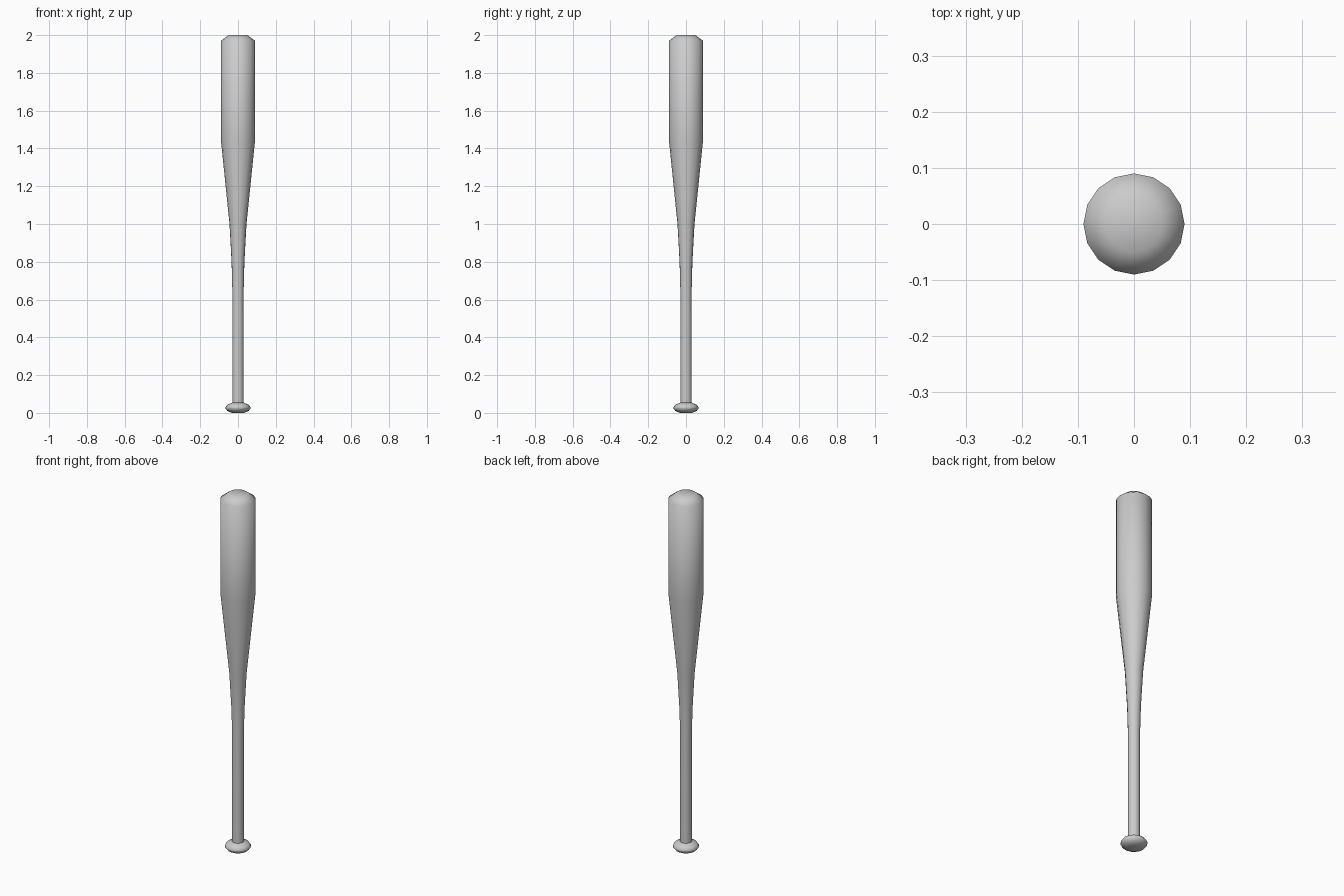
import bpy, bmesh, math

if "Cube" in bpy.data.objects:
    bpy.data.objects.remove(bpy.data.objects["Cube"])

SIDES = 16


def lathe(name, profile):
    """Revolve (radius, z) points around z, closing both ends with flat caps."""
    bm = bmesh.new()
    rings = []
    for r, z in profile:
        rings.append([bm.verts.new((r * math.cos(2 * math.pi * i / SIDES),
                                    r * math.sin(2 * math.pi * i / SIDES), z))
                      for i in range(SIDES)])
    for low, high in zip(rings, rings[1:]):
        for i in range(SIDES):
            j = (i + 1) % SIDES
            bm.faces.new((low[i], low[j], high[j], high[i]))
    bm.faces.new(rings[0][::-1])
    bm.faces.new(rings[-1])
    mesh = bpy.data.meshes.new(name)
    bm.to_mesh(mesh)
    bm.free()
    obj = bpy.data.objects.new(name, mesh)
    bpy.context.collection.objects.link(obj)
    bpy.ops.object.select_all(action='DESELECT')
    obj.select_set(True)
    bpy.context.view_layer.objects.active = obj
    bpy.ops.object.shade_smooth_by_angle(angle=math.radians(65))
    return obj


# Handle, taper, barrel and chamfered tip
lathe("bat_body", [(0.030, 0.03), (0.030, 0.65), (0.034, 0.80), (0.045, 1.00),
                   (0.090, 1.44), (0.090, 1.97), (0.050, 2.00)])

# Rounded knob at the end of the handle
lathe("knob", [(0.033, 0.0), (0.056, 0.010), (0.066, 0.023),
               (0.066, 0.031), (0.056, 0.044), (0.030, 0.054)])
